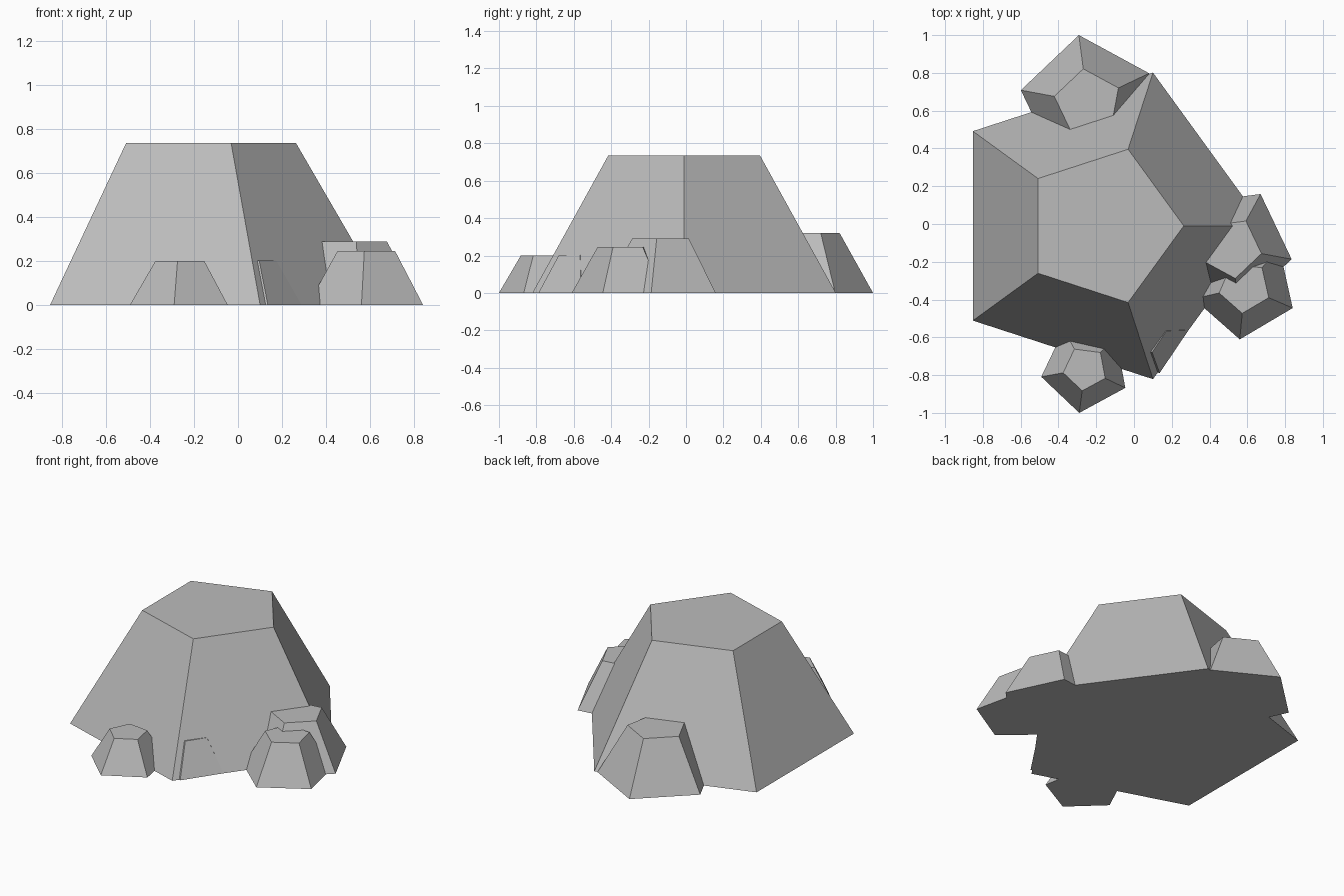
import bpy
import bmesh
from math import cos, sin, radians

cube = bpy.data.objects.get("Cube")
if cube:
    bpy.data.objects.remove(cube, do_unlink=True)

# Single stone colour
GREY = (0.5, 0.5, 0.5, 1.0)
stone = bpy.data.materials.new("stone_grey")
stone.use_nodes = True
stone.diffuse_color = GREY
bsdf = next(n for n in stone.node_tree.nodes if n.type == 'BSDF_PRINCIPLED')
bsdf.inputs["Base Color"].default_value = GREY


def rock(name, x, y, radius, height, turn):
    """Five-sided tapered rock, its top half as wide as its base."""
    bm = bmesh.new()
    rings = []
    for r, z in ((radius, 0), (radius / 2, height)):
        angles = [radians(turn + 72 * i) for i in range(5)]
        rings.append([bm.verts.new((r * cos(a), r * sin(a), z)) for a in angles])
    base, top = rings
    bm.faces.new(base[::-1])
    bm.faces.new(top)
    for i in range(5):
        j = (i + 1) % 5
        bm.faces.new((base[i], base[j], top[j], top[i]))
    mesh = bpy.data.meshes.new(name)
    bm.to_mesh(mesh)
    bm.free()
    mesh.materials.append(stone)
    obj = bpy.data.objects.new(name, mesh)
    obj.location = (x, y, 0)
    bpy.context.collection.objects.link(obj)


# Large boulder and the smaller rocks leaning on it
rock("main_boulder", -0.163, -0.01, 0.853, 0.735, 0)
rock("back_rock", -0.245, 0.643, 0.36, 0.32, 97.5)
rock("front_rock", -0.259, -0.766, 0.236, 0.2, -97.5)
rock("left_front_rock", 0.586, -0.335, 0.277, 0.245, -95.4)
rock("left_rock", 0.515, -0.127, 0.325, 0.29, 61.5)
rock("buried_rock", 0.056, -0.57, 0.233, 0.203, -70)
